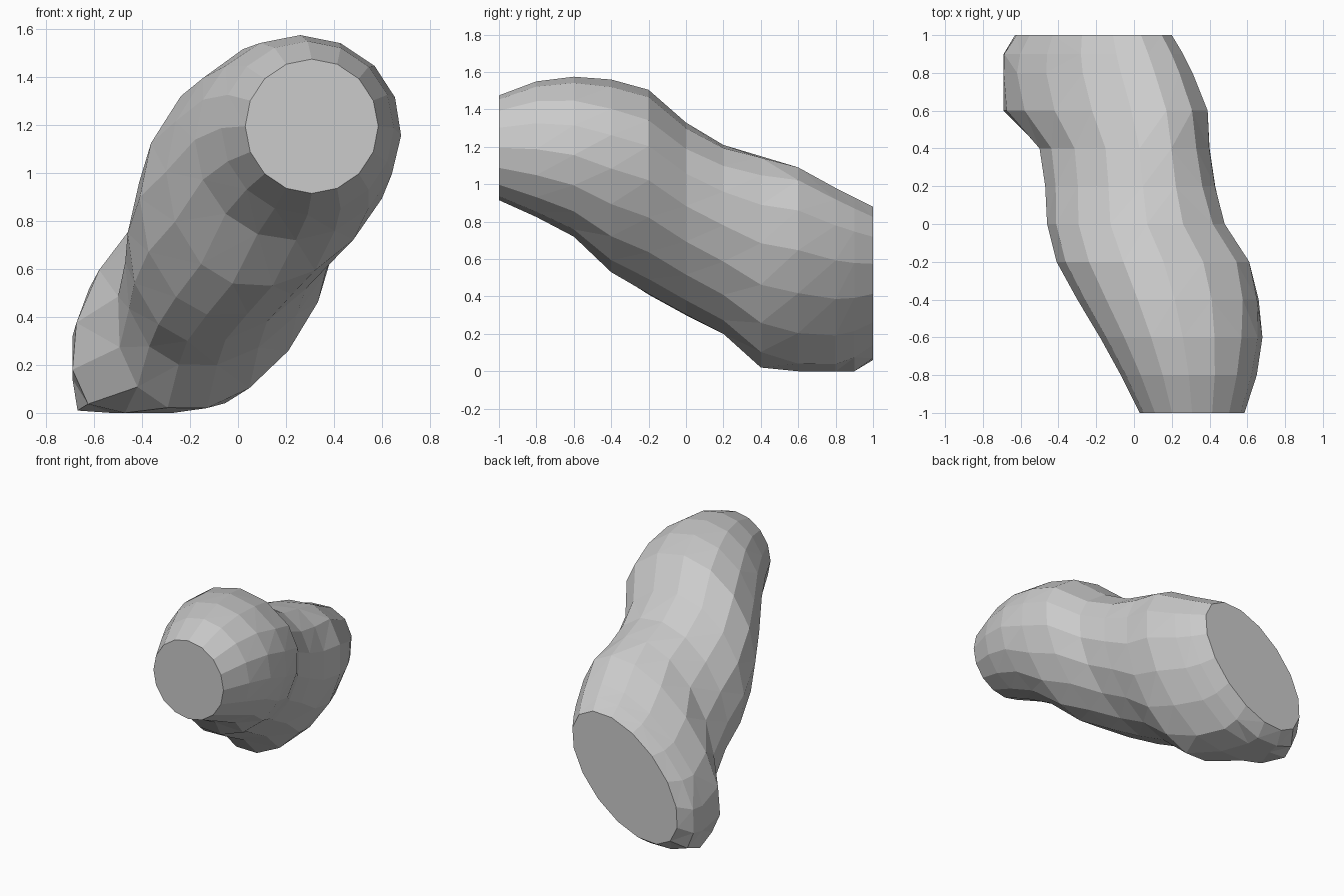
import bpy, bmesh, math

if "Cube" in bpy.data.objects:
    bpy.data.objects.remove(bpy.data.objects["Cube"])

N = 16  # points per ring

# Rings along the body: y, xmin, xmax, zmin, zmax,
# then squash of the upper-left and lower-right sides
RINGS = [
    (-1.0,  0.03, 0.585, 0.915, 1.475, 1.0,  1.0),
    (-0.8, -0.07, 0.65,  0.825, 1.55,  1.0,  1.0),
    (-0.6, -0.18, 0.68,  0.72,  1.575, 1.0,  0.92),
    (-0.4, -0.30, 0.66,  0.53,  1.56,  0.98, 0.74),
    (-0.2, -0.41, 0.61,  0.41,  1.505, 0.95, 0.64),
    ( 0.0, -0.46, 0.48,  0.30,  1.33,  0.9,  0.64),
    ( 0.2, -0.47, 0.43,  0.20,  1.21,  0.8,  0.68),
    ( 0.4, -0.50, 0.40,  0.02,  1.15,  0.72, 0.68),
    ( 0.6, -0.69, 0.39, -0.05,  1.09,  0.56, 0.66),
    ( 0.8, -0.73, 0.31, -0.06,  0.98,  0.55, 0.60),
    ( 0.9, -0.70, 0.26, -0.02,  0.93,  0.57, 0.58),
    ( 1.0, -0.63, 0.20,  0.06,  0.88,  0.60, 0.58),
]


def ring_points(y, x0, x1, z0, z1, upper, lower):
    """Circle squashed across its diagonal, then fitted to the given bounds."""
    pts = []
    for i in range(N):
        t = 2 * math.pi * i / N
        u, v = math.cos(t), math.sin(t)
        along, across = (u + v) / 2, (u - v) / 2
        across *= lower if across > 0 else upper
        pts.append((along + across, along - across))
    us, vs = [p[0] for p in pts], [p[1] for p in pts]

    def fit(value, values, lo, hi):
        return lo + (hi - lo) * (value - min(values)) / (max(values) - min(values))

    # trimmed flat at the floor and on the left side
    return [(max(fit(u, us, x0, x1), -0.69), y, max(fit(v, vs, z0, z1), 0.0))
            for u, v in pts]


# Body: loft the rings
bm = bmesh.new()
loops = [[bm.verts.new(p) for p in ring_points(*r)] for r in RINGS]
for a, b in zip(loops, loops[1:]):
    for i in range(N):
        j = (i + 1) % N
        bm.faces.new((a[i], a[j], b[j], b[i]))

# Faceted sides, flat end cuts
bmesh.ops.triangulate(bm, faces=bm.faces[:])
bm.faces.new(loops[0])
bm.faces.new(loops[-1])
bmesh.ops.recalc_face_normals(bm, faces=bm.faces[:])

mesh = bpy.data.meshes.new("curved_body")
bm.to_mesh(mesh)
bm.free()
body = bpy.data.objects.new("curved_body", mesh)
bpy.context.collection.objects.link(body)
